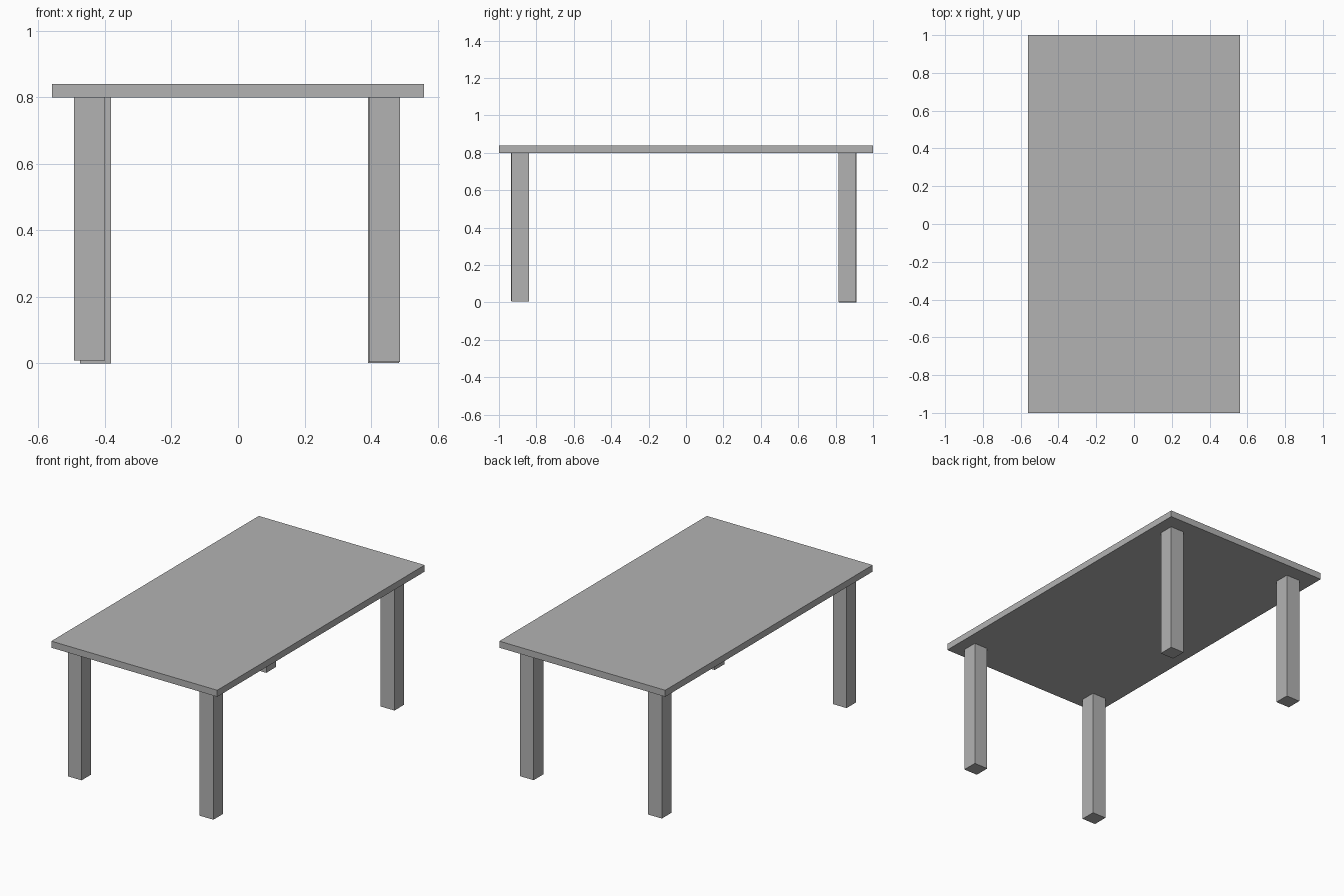
import bpy

cube = bpy.data.objects.get("Cube")
if cube:
    bpy.data.objects.remove(cube, do_unlink=True)

# Plain grey finish shared by every part
GREY = (0.45, 0.45, 0.45, 1.0)
grey = bpy.data.materials.new("plain_grey")
grey.use_nodes = True
grey.diffuse_color = GREY
grey.node_tree.nodes["Principled BSDF"].inputs["Base Color"].default_value = GREY


def box(name, centre, size):
    """Add a flat-sided box with its scale applied."""
    bpy.ops.mesh.primitive_cube_add(size=1, location=centre)
    part = bpy.context.object
    part.name = name
    part.scale = size
    bpy.ops.object.transform_apply(location=False, rotation=False, scale=True)
    part.data.materials.append(grey)
    return part


# Table top
UNDERSIDE, TOP = 0.80, 0.84
box("table_top", (0, 0, (UNDERSIDE + TOP) / 2), (1.12, 2.0, TOP - UNDERSIDE))

# Legs, each slightly off from a perfect grid: centre x, centre y, foot height
LEG = 0.093
legs = {
    "front_right_leg": (-0.447, -0.890, 0.009),
    "front_left_leg": (0.441, -0.887, 0.005),
    "back_right_leg": (-0.428, 0.864, 0.0),
    "back_left_leg": (0.438, 0.863, 0.002),
}
for name, (x, y, foot) in legs.items():
    box(name, (x, y, (foot + UNDERSIDE) / 2), (LEG, LEG, UNDERSIDE - foot))
